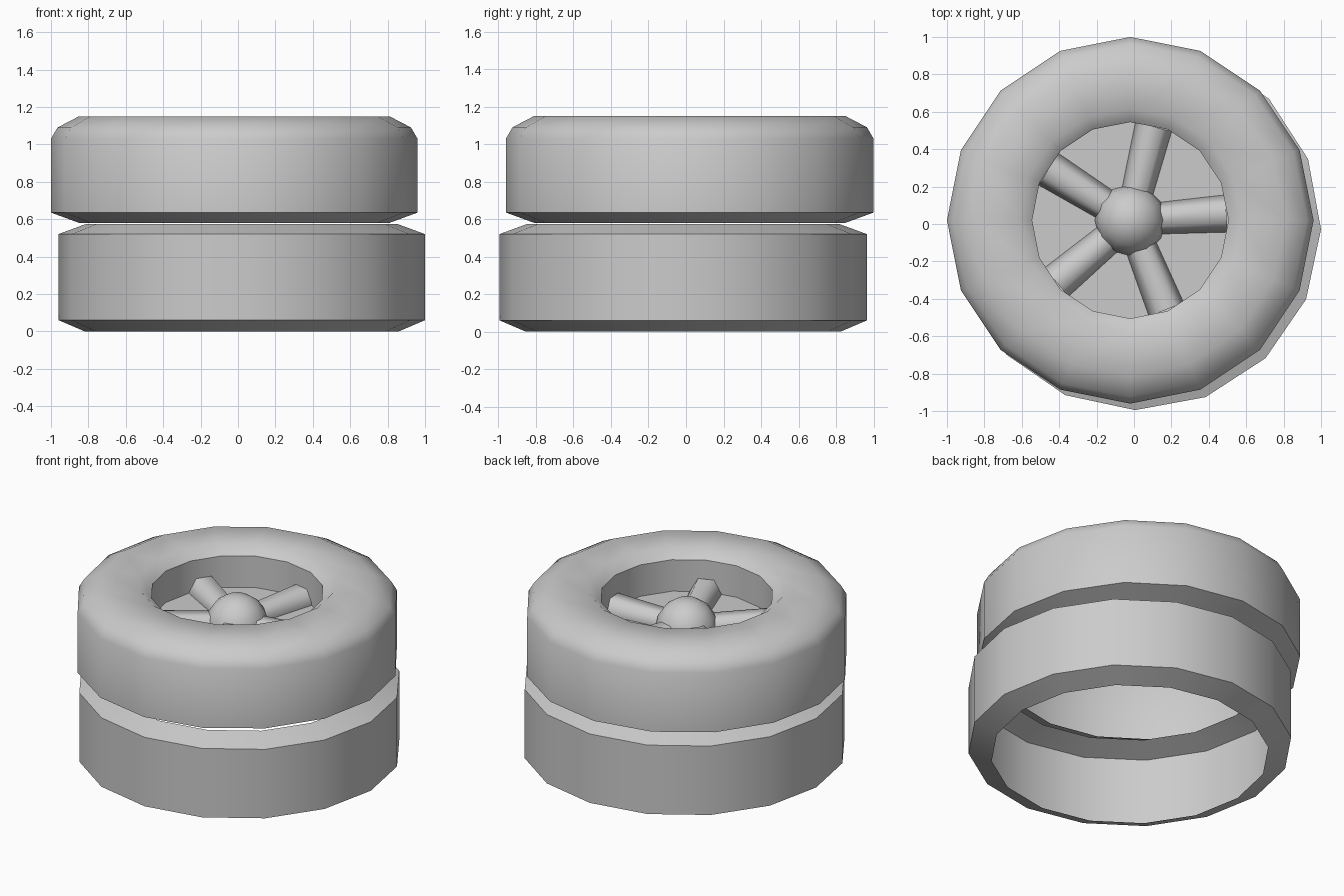
import bpy, bmesh
from math import sin, cos, pi, radians
from mathutils import Matrix

if "Cube" in bpy.data.objects:
    bpy.data.objects.remove(bpy.data.objects["Cube"])

UPPER = (-0.02, 0.02)
LOWER = (0.02, -0.015)
FLOOR = 0.885


def finish(name, bm, loc, angle=50):
    bmesh.ops.remove_doubles(bm, verts=bm.verts, dist=1e-5)
    me = bpy.data.meshes.new(name)
    bm.to_mesh(me)
    bm.free()
    ob = bpy.data.objects.new(name, me)
    bpy.context.collection.objects.link(ob)
    ob.location = loc
    bpy.ops.object.select_all(action='DESELECT')
    ob.select_set(True)
    bpy.context.view_layer.objects.active = ob
    bpy.ops.object.shade_smooth_by_angle(angle=radians(angle))
    return ob


def revolve(name, profile, centre, sides=16, turn=0.0, angle=50):
    """Spin an (r, z) profile, listed bottom outside to top inside."""
    bm = bmesh.new()
    rings = []
    for r, z in profile:
        rings.append([bm.verts.new((r * cos(turn + 2 * pi * i / sides),
                                    r * sin(turn + 2 * pi * i / sides), z))
                      for i in range(sides)])
    for a, b in zip(rings, rings[1:]):
        for i in range(sides):
            j = (i + 1) % sides
            bm.faces.new((a[i], a[j], b[j], b[i]))
    return finish(name, bm, (*centre, 0), angle)


# Lower tyre: open outer shell
revolve("lower_tyre", [(0.84, 0), (0.98, 0.06), (0.98, 0.52), (0.83, 0.575)],
        LOWER, turn=radians(-0.8))

# Upper tyre: shell with rounded shoulder and flat sidewall
revolve("upper_tyre", [(0.83, 0.58), (0.98, 0.635), (0.98, 1.03), (0.945, 1.09),
                       (0.83, 1.15), (0.595, 1.15), (0.525, 1.095)], UPPER)

# Wheel well: inner wall
revolve("rim_wall", [(0.525, 1.095), (0.525, FLOOR)], UPPER, angle=30)

# Wheel well floor
bm = bmesh.new()
bmesh.ops.create_circle(bm, cap_ends=True, segments=16, radius=0.525)
finish("rim_floor", bm, (*UPPER, FLOOR))

# Domed hub
bm = bmesh.new()
bmesh.ops.create_uvsphere(bm, u_segments=12, v_segments=8, radius=0.19)
bmesh.ops.bisect_plane(bm, geom=bm.verts[:] + bm.edges[:] + bm.faces[:],
                       plane_co=(0, 0, -0.001), plane_no=(0, 0, 1), clear_inner=True)
finish("hub", bm, (*UPPER, FLOOR))

# Five tapered spokes, half sunk in the floor
for k in range(5):
    bm = bmesh.new()
    bmesh.ops.create_cone(bm, cap_ends=True, segments=6, radius1=0.082,
                          radius2=0.1, depth=0.42)
    bm.transform(Matrix.Rotation(radians(4 + 72 * k), 4, 'Z')
                 @ Matrix.Translation((0.305, 0, 0))
                 @ Matrix.Rotation(pi / 2, 4, 'Y')
                 @ Matrix.Rotation(pi / 2, 4, 'Z')
                 @ Matrix.Rotation(pi / 2, 4, 'Z'))
    bmesh.ops.bisect_plane(bm, geom=bm.verts[:] + bm.edges[:] + bm.faces[:],
                           plane_co=(0, 0, -0.001), plane_no=(0, 0, 1), clear_inner=True)
    finish(f"spoke_{k + 1}", bm, (*UPPER, FLOOR), 65)
